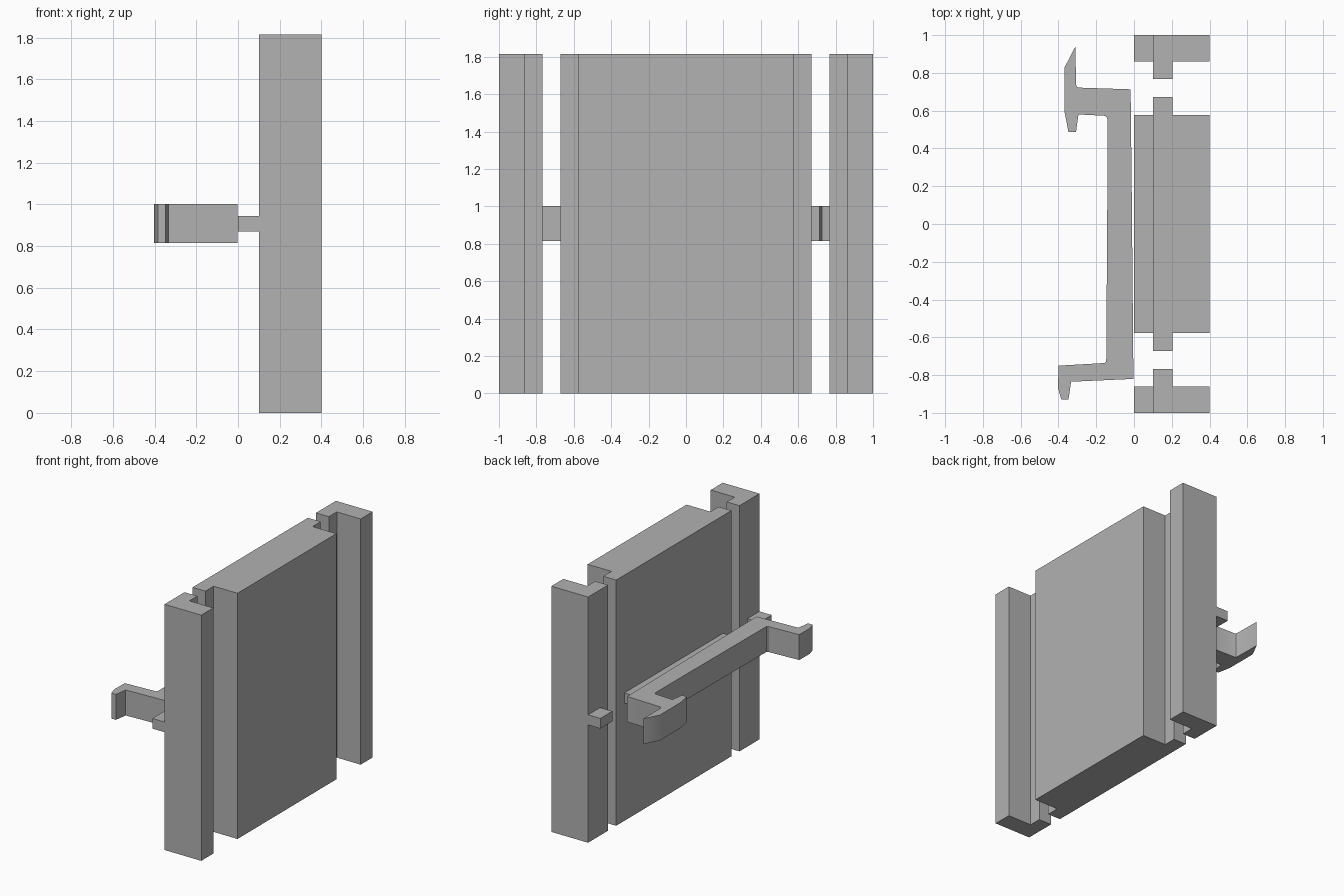
import bpy
import bmesh

cube = bpy.data.objects.get("Cube")
if cube:
    bpy.data.objects.remove(cube, do_unlink=True)

grey = bpy.data.materials.new("plain grey")
grey.use_nodes = True
GREY = (0.445, 0.445, 0.445, 1)
grey.diffuse_color = GREY
grey.node_tree.nodes["Principled BSDF"].inputs["Base Color"].default_value = GREY

HEIGHT = 1.815


def prism(name, outline, z0, z1, smooth=False):
    """Extrude a plan outline (x, y) upwards from z0 to z1."""
    bm = bmesh.new()
    base = bm.faces.new([bm.verts.new((x, y, z0)) for x, y in outline])
    top = bmesh.ops.extrude_face_region(bm, geom=[base])["geom"]
    verts = [v for v in top if isinstance(v, bmesh.types.BMVert)]
    bmesh.ops.translate(bm, verts=verts, vec=(0, 0, z1 - z0))
    bmesh.ops.recalc_face_normals(bm, faces=bm.faces)
    mesh = bpy.data.meshes.new(name)
    bm.to_mesh(mesh)
    bm.free()
    mesh.materials.append(grey)
    obj = bpy.data.objects.new(name, mesh)
    bpy.context.collection.objects.link(obj)
    if smooth:
        bpy.ops.object.select_all(action="DESELECT")
        obj.select_set(True)
        bpy.context.view_layer.objects.active = obj
        bpy.ops.object.shade_smooth_by_angle()
    return obj


def rail(name, y0, y1):
    """Short rail standing off the inner face."""
    prism(name, [(0, y0), (0.1, y0), (0.1, y1), (0, y1)], 0.87, 0.945)


# Door panel with a thin tongue along both upright edges
half = [(0.4, 0.577), (0.205, 0.577), (0.205, 0.672), (0.1, 0.672)]
prism("door_panel", half + [(x, -y) for x, y in reversed(half)], 0, HEIGHT)
rail("panel_rail", -0.577, 0.577)

# Side posts, each with a tongue facing the panel
post = [(0.4, 1), (0.4, 0.86), (0.205, 0.86), (0.205, 0.767), (0.1, 0.767), (0.1, 1)]
for side, s in (("front", -1), ("back", 1)):
    prism(side + "_post", [(x, s * y) for x, y in post], 0, HEIGHT)
    rail(side + "_post_rail", *sorted((s * 0.86, s)))

# Locking bar with a hooked arm at each end
bar = [
    (-0.31, 0.94), (-0.367, 0.83), (-0.367, 0.59), (-0.347, 0.487),
    (-0.307, 0.487), (-0.294, 0.58), (-0.156, 0.573), (-0.145, 0.567),
    (-0.14, 0.55), (-0.14, 0.315), (-0.147, -0.728), (-0.156, -0.736),
    (-0.4, -0.75), (-0.402, -0.87), (-0.384, -0.93), (-0.347, -0.93),
    (-0.333, -0.835), (-0.003, -0.82), (-0.012, 0.18), (-0.018, 0.713),
    (-0.294, 0.722), (-0.303, 0.727), (-0.307, 0.74),
]
prism("locking_bar", bar, 0.815, 1.003, smooth=True)
